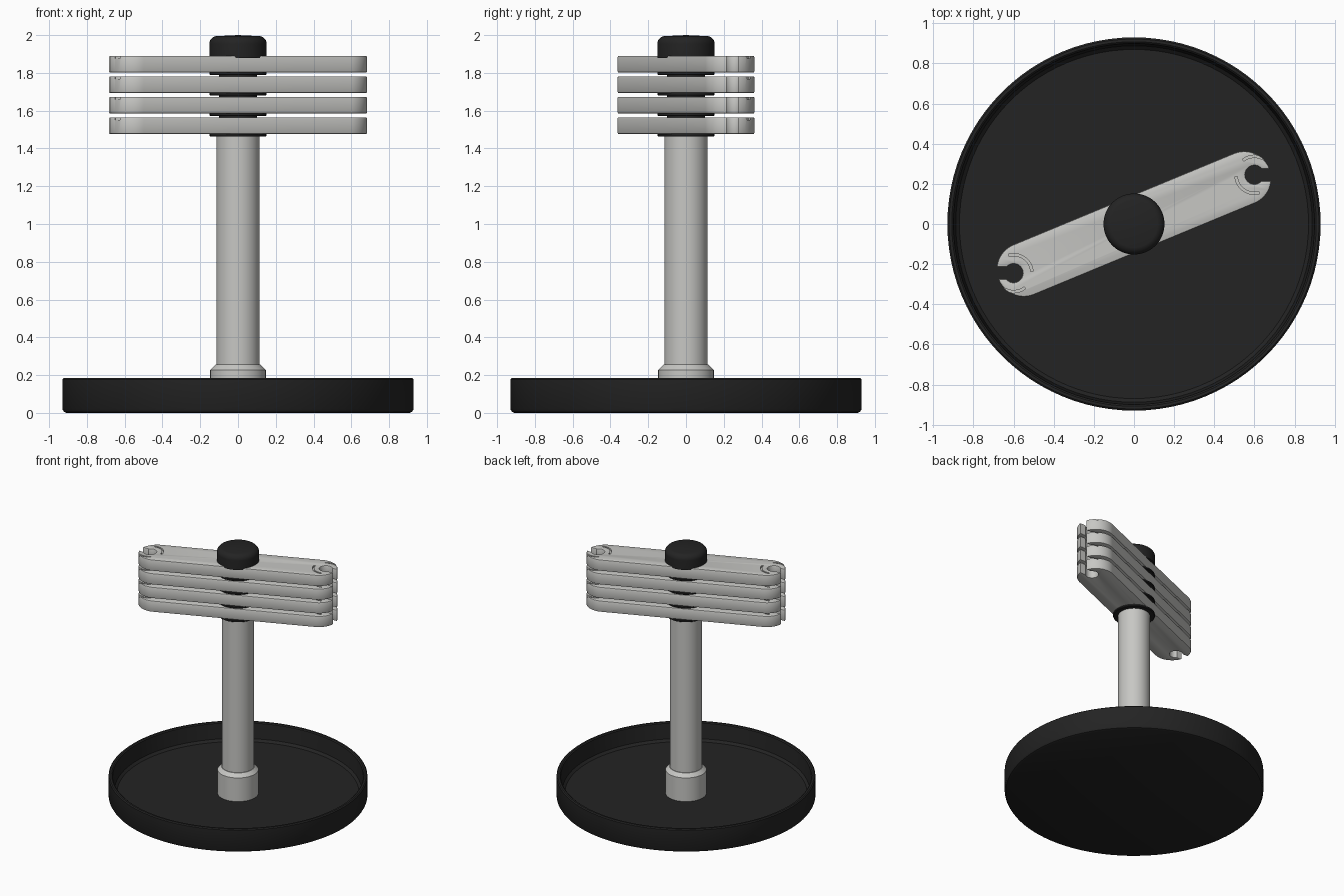
import bpy, bmesh
from math import sin, cos, asin, radians, pi

if "Cube" in bpy.data.objects:
    bpy.data.objects.remove(bpy.data.objects["Cube"], do_unlink=True)


def material(name, rgb):
    m = bpy.data.materials.new(name)
    m.use_nodes = True
    m.diffuse_color = (*rgb, 1)
    bsdf = m.node_tree.nodes["Principled BSDF"]
    bsdf.inputs["Base Color"].default_value = (*rgb, 1)
    bsdf.inputs["Roughness"].default_value = 0.6
    return m


BLACK = material("matte black", (0.017, 0.017, 0.017))
SILVER = material("light silver", (0.57, 0.57, 0.55))


def finish(bm, name, mat, smooth=True):
    bmesh.ops.recalc_face_normals(bm, faces=bm.faces)
    mesh = bpy.data.meshes.new(name)
    bm.to_mesh(mesh)
    bm.free()
    ob = bpy.data.objects.new(name, mesh)
    bpy.context.collection.objects.link(ob)
    if mat:
        mesh.materials.append(mat)
    if smooth:
        bpy.ops.object.select_all(action='DESELECT')
        ob.select_set(True)
        bpy.context.view_layer.objects.active = ob
        bpy.ops.object.shade_smooth_by_angle(angle=radians(32))
    return ob


def lathe(name, profile, mat, steps=96):
    """Spin a radius/height profile around the z axis."""
    bm = bmesh.new()
    vs = [bm.verts.new((r, 0, z)) for r, z in profile]
    es = [bm.edges.new(pair) for pair in zip(vs, vs[1:])]
    bmesh.ops.spin(bm, geom=vs + es, cent=(0, 0, 0), axis=(0, 0, 1),
                   angle=2 * pi, steps=steps, use_duplicate=False)
    bmesh.ops.remove_doubles(bm, verts=bm.verts, dist=0.0001)
    return finish(bm, name, mat)


def arc(c, r, start, end, n):
    """Points along an arc, angles in degrees."""
    angles = [radians(start + (end - start) * i / n) for i in range(n + 1)]
    return [(c[0] + r * cos(a), c[1] + r * sin(a)) for a in angles]


def prism(bm, outline, z, height):
    """Extrude a flat outline upward."""
    face = bm.faces.new([bm.verts.new((x, y, z)) for x, y in outline])
    ext = bmesh.ops.extrude_face_region(bm, geom=[face])
    top = [v for v in ext["geom"] if isinstance(v, bmesh.types.BMVert)]
    bmesh.ops.translate(bm, verts=top, vec=(0, 0, height))


def turned(points):
    return [(-x, -y) for x, y in points]


# Round dish base with a raised rim
lathe("base_dish", [(0, 0), (0.91, 0), (0.922, 0.006), (0.93, 0.02),
                    (0.93, 0.178), (0.922, 0.185), (0.908, 0.185),
                    (0.9, 0.178), (0.888, 0.06), (0.87, 0.043), (0, 0.04)], BLACK)

# Upright post and its collar
lathe("post_collar", [(0, 0.038), (0.147, 0.038), (0.147, 0.228),
                      (0.12, 0.255), (0, 0.255)], SILVER, 64)
lathe("post", [(0, 0.2), (0.115, 0.2), (0.115, 1.47), (0, 1.47)], SILVER, 64)

# Rounded cap on top of the stack
R, F = 0.152, 0.042
cap = [(0, 1.88), (R, 1.88)] + arc((R - F, 1.995 - F), F, 0, 80, 8) + [(0, 2.0)]
lathe("top_cap", cap, BLACK, 64)

# Bar outline: rounded ends, each with a keyhole notch opening sideways
TILT, HALF, SLOT, HOLE = 22.5, 0.135, 0.03, 0.046
END = (0.595 * cos(radians(TILT)), 0.595 * sin(radians(TILT)))
KEY = (0.6, 0.245)


def mouth(side):
    return asin((KEY[1] + side * SLOT - END[1]) / HALF) * 180 / pi


throat = asin(SLOT / HOLE) * 180 / pi
half_outline = (arc(END, HALF, TILT - 90, mouth(-1), 12)
                + arc(KEY, HOLE, -throat, throat - 360, 20)
                + arc(END, HALF, mouth(1), TILT + 90, 14))
outline = half_outline + turned(half_outline)

# Curved grooves beside each notch
grooves = []
for start, end in ((55, 128), (185, 285)):
    g = arc(KEY, 0.098, start, end, 14) + arc(KEY, 0.086, end, start, 14)
    grooves += [g, turned(g)]

THICK, PITCH, LOWEST = 0.089, 0.1085, 1.476
cut = bmesh.new()
bars = []
for i in range(4):
    z = LOWEST + i * PITCH
    # Black spacer under each bar
    lathe(f"spacer_{i + 1}", [(0, z - 0.013), (0.146, z - 0.013), (0.15, z - 0.009),
                              (0.15, z + 0.001), (0, z + 0.001)], BLACK, 64)
    # Flat bar with softened rims
    bm = bmesh.new()
    prism(bm, outline, z, THICK)
    rims = [e for e in bm.edges if abs(e.verts[0].co.z - e.verts[1].co.z) < 0.001]
    bmesh.ops.bevel(bm, geom=rims, offset=0.008, segments=2, profile=0.5,
                    affect='EDGES')
    bars.append(finish(bm, f"bar_{i + 1}", SILVER))
    for g in grooves:
        prism(cut, g, z + THICK - 0.015, 0.017)

# Hidden cutter for the grooves
cutter = finish(cut, "groove_cutter", None, smooth=False)
cutter.hide_render = True
cutter.hide_viewport = True
for bar in bars:
    mod = bar.modifiers.new("grooves", 'BOOLEAN')
    mod.operation = 'DIFFERENCE'
    mod.solver = 'EXACT'
    mod.object = cutter

# Hub running through the stack
lathe("hub", [(0, 1.45), (0.1, 1.45), (0.1, 1.9), (0, 1.9)], BLACK, 48)
